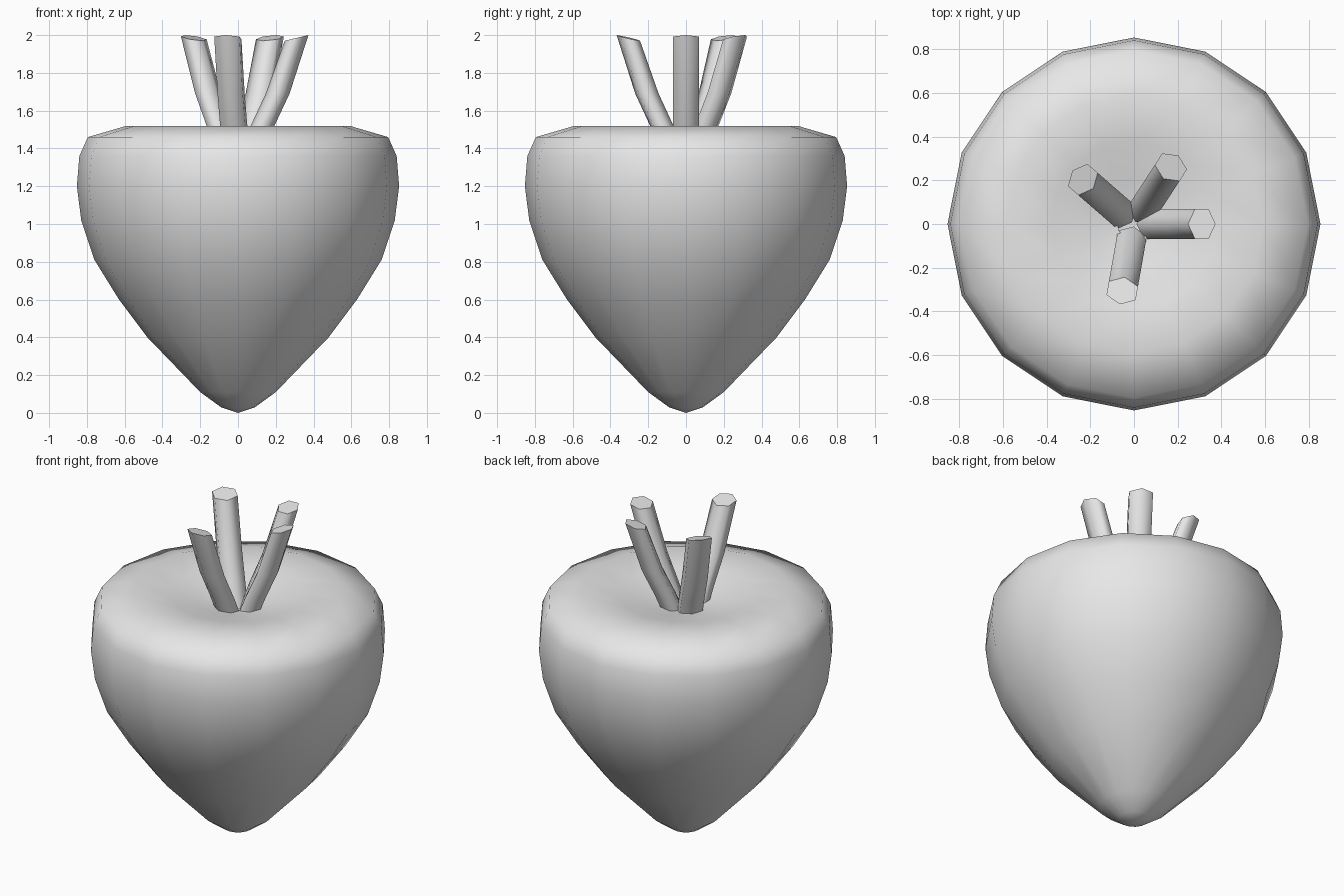
import bpy
import bmesh
from math import cos, sin, pi, radians
from mathutils import Matrix, Vector

cube = bpy.data.objects.get("Cube")
if cube:
    bpy.data.objects.remove(cube, do_unlink=True)

grey = bpy.data.materials.new("plain_grey")
grey.use_nodes = True
grey.diffuse_color = (0.8, 0.8, 0.8, 1)
grey.node_tree.nodes["Principled BSDF"].inputs["Base Color"].default_value = (0.8, 0.8, 0.8, 1)


def bridge(bm, lower, upper):
    """Join two rings of vertices with smooth quads."""
    n = len(lower)
    for i in range(n):
        j = (i + 1) % n
        bm.faces.new((lower[i], lower[j], upper[j], upper[i])).smooth = True


def finish(bm, name):
    mesh = bpy.data.meshes.new(name)
    bm.to_mesh(mesh)
    bm.free()
    mesh.materials.append(grey)
    obj = bpy.data.objects.new(name, mesh)
    bpy.context.collection.objects.link(obj)
    return obj


# Root body: a turned profile, dished on top and open under the stalks
SIDES = 16
PROFILE = [(0.09, 0.03), (0.2, 0.11), (0.48, 0.4), (0.63, 0.6), (0.76, 0.81),
           (0.83, 1.02), (0.853, 1.2), (0.84, 1.36), (0.795, 1.46),
           (0.59, 1.52), (0.38, 1.49), (0.2, 1.445), (0.075, 1.425)]
bm = bmesh.new()
rings = [[bm.verts.new((r * cos(2 * pi * i / SIDES), r * sin(2 * pi * i / SIDES), z))
          for i in range(SIDES)] for r, z in PROFILE]
for lower, upper in zip(rings, rings[1:]):
    bridge(bm, lower, upper)
tip = bm.verts.new((0, 0, 0))
for i in range(SIDES):
    bm.faces.new((tip, rings[0][(i + 1) % SIDES], rings[0][i])).smooth = True
finish(bm, "root_body")


# Cut stalks: six-sided tubes that bend outward, with a slanted cut end
STALK_PATH = [(0.075, 1.39, 0), (0.13, 1.52, 0), (0.21, 1.69, 0), (0.31, 1.985, 0.24)]


def stalk(name, angle):
    bm = bmesh.new()
    turn = Matrix.Rotation(radians(angle), 3, "Z")
    rings = []
    for out, z, slant in STALK_PATH:
        ring = []
        for i in range(6):
            a = i * pi / 3
            dx = 0.063 * cos(a)
            ring.append(bm.verts.new(turn @ Vector((out + dx, 0.078 * sin(a), z + dx * slant))))
        rings.append(ring)
    for lower, upper in zip(rings, rings[1:]):
        bridge(bm, lower, upper)
    cap = bm.faces.new(rings[-1])
    for edge in cap.edges:
        edge.smooth = False
    finish(bm, name)


for name, angle in (("left_stalk", 0), ("back_left_stalk", 57),
                    ("back_right_stalk", 139), ("front_stalk", 260)):
    stalk(name, angle)
